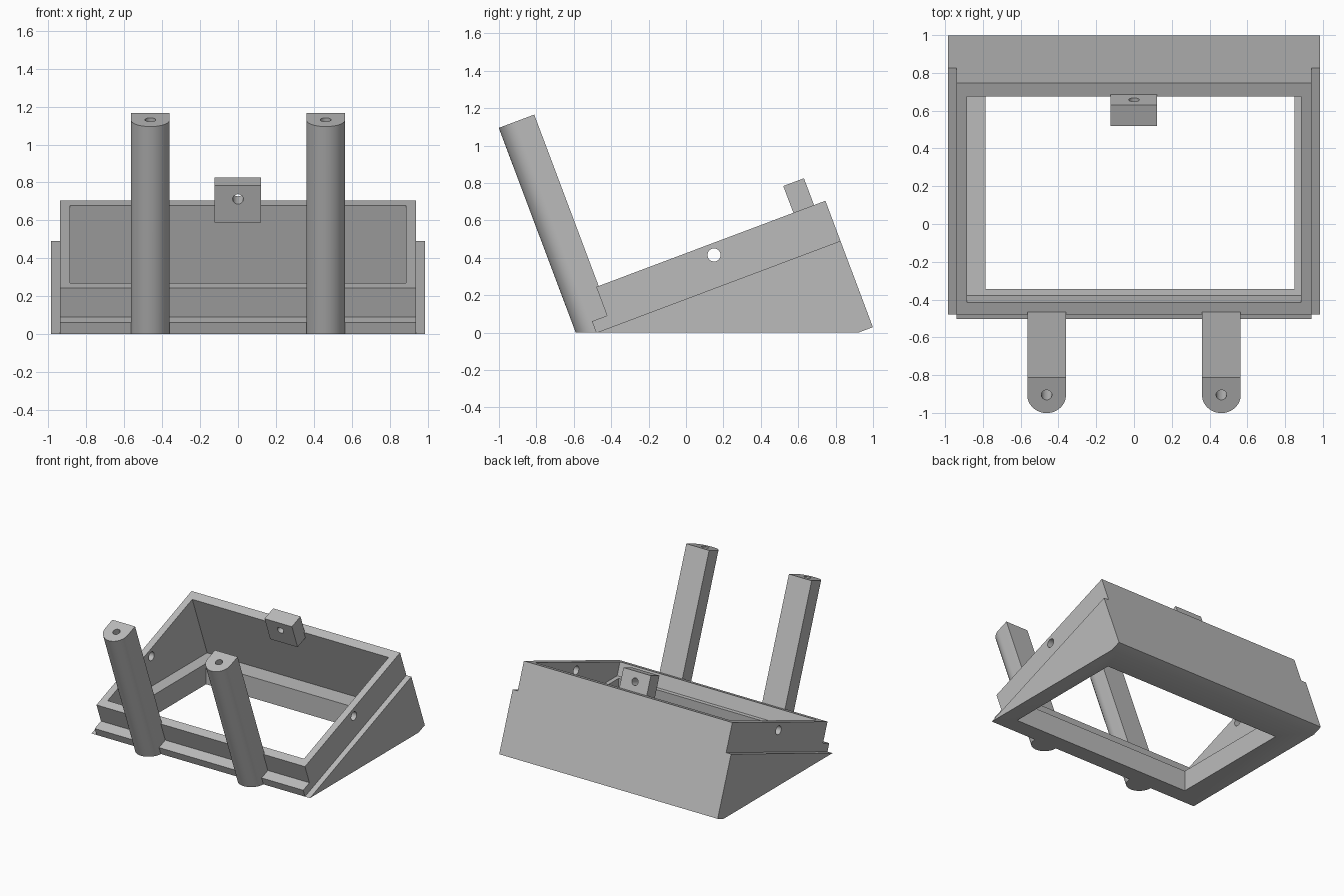
import bpy, bmesh, math
from mathutils import Vector

if "Cube" in bpy.data.objects:
    bpy.data.objects.remove(bpy.data.objects["Cube"])

TILT = math.radians(20.6)
C, S = math.cos(TILT), math.sin(TILT)
Y0 = -0.48                      # front foot of the tilted plane

grey = bpy.data.materials.new("plain grey")
grey.diffuse_color = (0.5, 0.5, 0.5, 1)
grey.use_nodes = True
grey.node_tree.nodes["Principled BSDF"].inputs["Base Color"].default_value = grey.diffuse_color


def P(x, u, n):
    """Point from tilted coordinates: u up the slope, n square to it."""
    return Vector((x, Y0 + u * C - n * S, u * S + n * C))


def n_at(u, z):
    """Height above the slope where the line u meets the level z."""
    return (z - u * S) / C


def loft(name, a, b):
    """Solid between two matching outlines."""
    bm = bmesh.new()
    va, vb = [bm.verts.new(p) for p in a], [bm.verts.new(p) for p in b]
    bm.faces.new(va)
    bm.faces.new(vb[::-1])
    k = len(a)
    for i in range(k):
        bm.faces.new((va[i], vb[i], vb[(i + 1) % k], va[(i + 1) % k]))
    bmesh.ops.recalc_face_normals(bm, faces=bm.faces)
    me = bpy.data.meshes.new(name)
    bm.to_mesh(me)
    bm.free()
    me.materials.append(grey)
    ob = bpy.data.objects.new(name, me)
    bpy.context.collection.objects.link(ob)
    return ob


def slab(name, x0, x1, profile):
    """Sideways extrusion of a profile given as (u, n) pairs."""
    return loft(name, [P(x0, u, n) for u, n in profile],
                [P(x1, u, n) for u, n in profile])


def rod(a, b, r, sides=32):
    """Round cutter from a to b."""
    q = (b - a).to_track_quat('Z', 'Y')
    ring = [q @ Vector((r * math.cos(t), r * math.sin(t), 0))
            for t in (2 * math.pi * i / sides for i in range(sides))]
    return loft("cutter", [a + p for p in ring], [b + p for p in ring])


def select(ob):
    bpy.ops.object.select_all(action='DESELECT')
    ob.select_set(True)
    bpy.context.view_layer.objects.active = ob


def cut(ob, cutter):
    cutter.hide_render = True
    m = ob.modifiers.new("cut", 'BOOLEAN')
    m.operation, m.solver, m.object = 'DIFFERENCE', 'EXACT', cutter
    select(ob)
    bpy.ops.object.modifier_apply(modifier=m.name)
    bpy.data.objects.remove(cutter)


BACK, TOP, LOW = 1.395, 0.229, -0.493
U_FOOT = LOW * -C / S           # where the bottom chamfer meets the ground
FLOOR = 0.17

# Wedge housing with a stepped lip along the front
housing = slab("housing", -0.94, 0.94, [
    (0, 0), (0, 0.065), (0.086, 0.065), (0.086, TOP),
    (BACK, TOP), (BACK, LOW), (U_FOOT, LOW)])

# Cavity down to a level floor
UF, UB = 0.156, 1.32
cut(housing, slab("cutter", -0.885, 0.885, [
    (UF, 0.4), (UF, n_at(UF, FLOOR)), (UB, n_at(UB, FLOOR)), (UB, 0.4)]))

# Window through the floor, off centre
corners = [(-0.785, -0.345), (0.85, -0.345), (0.85, 0.71), (-0.785, 0.71)]
cut(housing, loft("cutter", [(x, y, -0.1) for x, y in corners],
                  [(x, y, FLOOR + 0.03) for x, y in corners]))

# Cross hole through both side walls
cut(housing, rod(P(-1.1, 0.736, 0.167), P(1.1, 0.736, 0.167), 0.035))

# Lower side cheeks
for side, label in ((-1, "left"), (1, "right")):
    slab(label + "_cheek", side * 0.94, side * 0.985,
         [(0, 0), (BACK, 0), (BACK, LOW), (U_FOOT, LOW)])

# Mounting tab on the back wall, with a hole
tab = slab("back_tab", -0.125, 0.122, [
    (1.212, 0.174), (1.33, 0.174), (1.33, 0.382), (1.212, 0.382)])
cut(tab, rod(P(0, 1.1, 0.305), P(0, 1.45, 0.305), 0.028))

# Round-fronted posts, cut level at the ground, with a blind hole on top
R, HEAD = 0.1025, 1.208
for side, label in ((-1, "left"), (1, "right")):
    cx = side * 0.4625
    outline = [(cx + R, 0.1)] + [
        (cx + R * math.cos(t), -R * math.sin(t))
        for t in (math.pi * i / 24 for i in range(25))] + [(cx - R, 0.1)]
    post = loft(label + "_post", [P(x, u, n_at(u, 0)) for x, u in outline],
                [P(x, u, HEAD) for x, u in outline])
    cut(post, rod(P(cx, 0, HEAD - 0.25), P(cx, 0, HEAD + 0.1), 0.028))

for ob in list(bpy.context.scene.objects):
    select(ob)
    bpy.ops.object.shade_smooth_by_angle(angle=math.radians(30))
